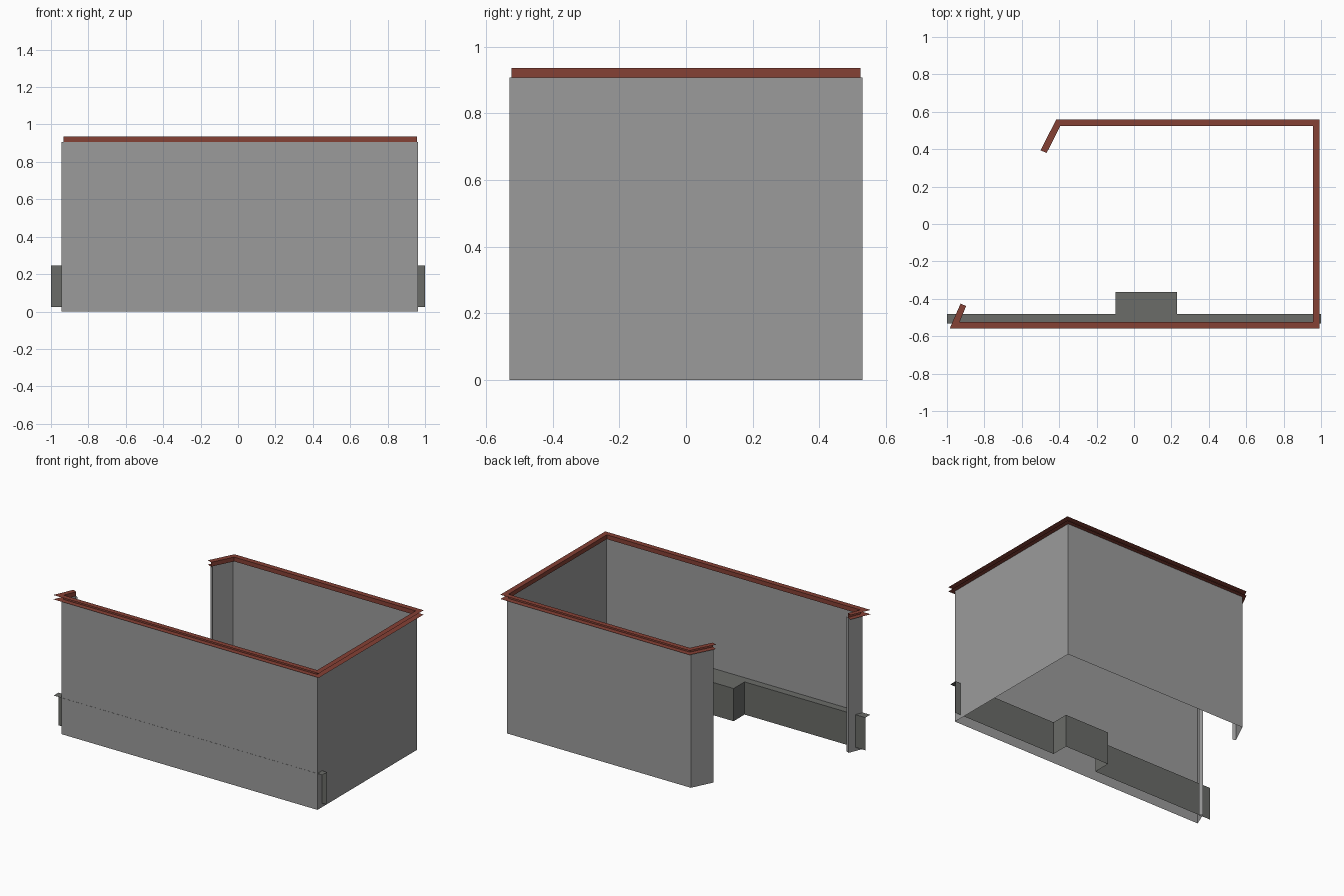
import bpy, bmesh

if "Cube" in bpy.data.objects:
    bpy.data.objects.remove(bpy.data.objects["Cube"])


def material(name, rgb):
    m = bpy.data.materials.new(name)
    m.diffuse_color = (*rgb, 1)
    m.use_nodes = True
    m.node_tree.nodes["Principled BSDF"].inputs["Base Color"].default_value = m.diffuse_color
    return m


WALL = material("wall grey", (0.33, 0.33, 0.33))
BASE = material("dark grey", (0.145, 0.15, 0.14))
TRIM = material("red brown", (0.235, 0.052, 0.035))


def finish(bm, name, mat):
    me = bpy.data.meshes.new(name)
    bm.to_mesh(me)
    bm.free()
    me.materials.append(mat)
    ob = bpy.data.objects.new(name, me)
    bpy.context.collection.objects.link(ob)
    return ob


def strip(bm, a, b):
    """Flat-faced strip of quads between two matching 3D paths."""
    va = [bm.verts.new(p) for p in a]
    vb = [bm.verts.new(p) for p in b]
    for i in range(len(va) - 1):
        bm.faces.new((va[i], va[i + 1], vb[i + 1], vb[i]))


def at(path, z):
    return [(x, y, z) for x, y in path]


# walls: one open sheet with angled returns and narrow lips at both ends
wall_path = [(-0.885, -0.445), (-0.906, -0.435), (-0.945, -0.53), (0.963, -0.53),
             (0.963, 0.53), (-0.407, 0.53), (-0.477, 0.388), (-0.456, 0.378)]
bm = bmesh.new()
strip(bm, at(wall_path, 0), at(wall_path, 0.907))
finish(bm, "perimeter_wall", WALL)

# top trim: outward-opening channel following the wall
inner = [(-0.898, -0.439), (-0.932, -0.523), (0.956, -0.523),
         (0.956, 0.523), (-0.395, 0.523), (-0.467, 0.380)]
outer = [(-0.927, -0.425), (-0.985, -0.558), (0.992, -0.558),
         (0.992, 0.558), (-0.416, 0.558), (-0.500, 0.394)]
bm = bmesh.new()
strip(bm, at(inner, 0.907), at(inner, 0.936))
for z in (0.907, 0.936):
    strip(bm, at(inner, z), at(outer, z))
finish(bm, "top_trim", TRIM)

# low ledge along the inside of the front wall, stepping out around a box
face = [(1, -0.48), (0.23, -0.48), (0.23, -0.363), (-0.10, -0.363),
        (-0.10, -0.48), (-1, -0.48)]
back = [(x, -0.531) for x, _ in face]
bm = bmesh.new()
strip(bm, at(face, 0.025), at(face, 0.245))
for i in (0, 2, 4):
    strip(bm, at(face[i:i + 2], 0.245), at(back[i:i + 2], 0.245))
finish(bm, "low_ledge", BASE)
